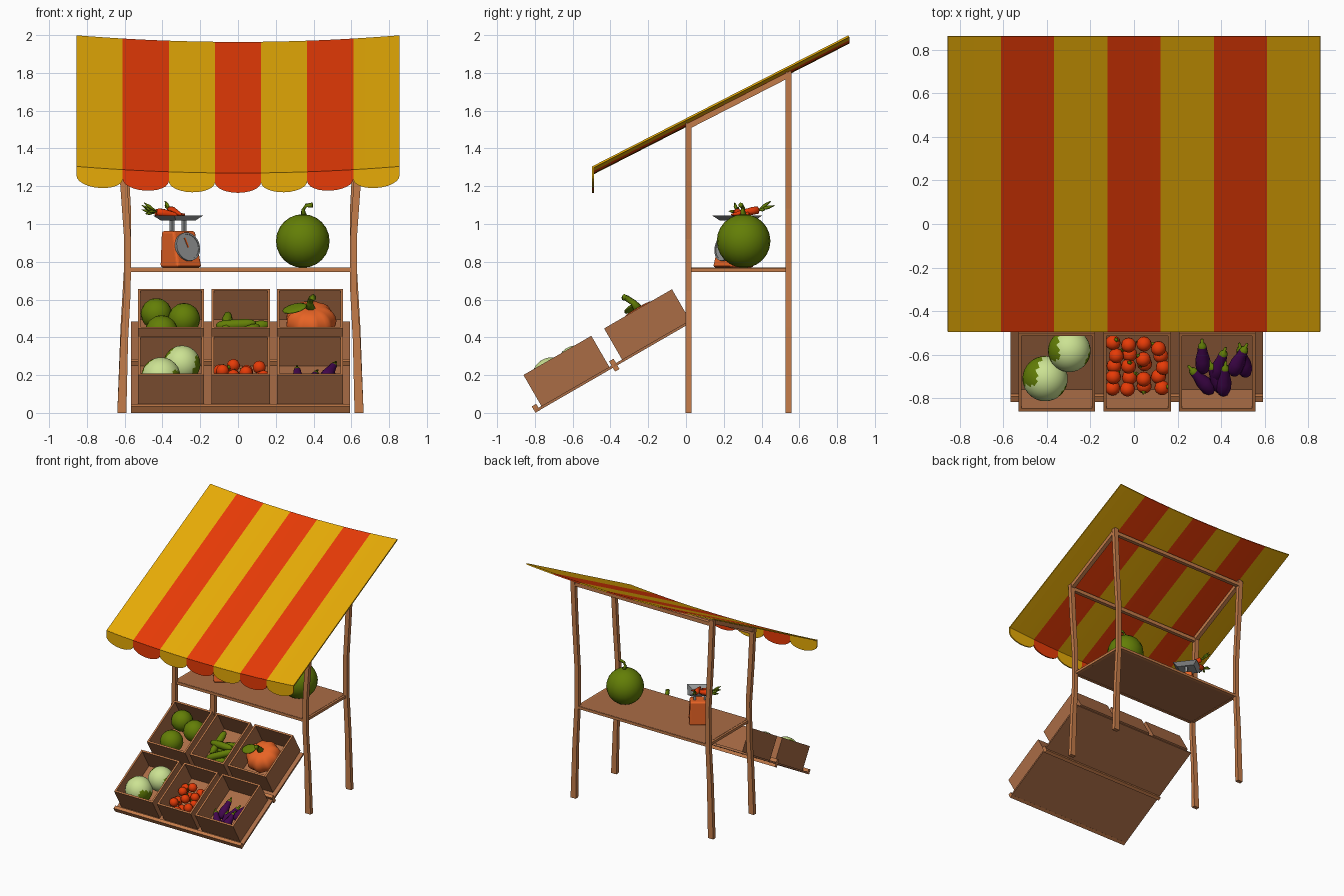
import bpy, bmesh, math, random
from mathutils import Vector, Matrix

if "Cube" in bpy.data.objects:
    bpy.data.objects.remove(bpy.data.objects["Cube"])
random.seed(4)
sin, cos, pi = math.sin, math.cos, math.pi


def mat(name, r, g, b):
    m = bpy.data.materials.new(name)
    m.diffuse_color = (r, g, b, 1)
    m.use_nodes = True
    m.node_tree.nodes["Principled BSDF"].inputs["Base Color"].default_value = m.diffuse_color
    return m


YELLOW = mat("awning yellow", .80, .41, .002)
RED = mat("orange red", .80, .043, .002)
WOOD = mat("light wood", .55, .20, .068)
CRATE = mat("crate wood", .40, .15, .06)
GREEN = mat("leaf green", .125, .21, .002)
PALE = mat("pale green", .60, .76, .29)
PURPLE = mat("aubergine purple", .055, .002, .075)
ORANGE = mat("pumpkin orange", .80, .125, .018)
METAL = mat("grey metal", .30, .31, .31)
I = Matrix.Identity(4)
T = Matrix.Rotation(math.radians(30), 4, 'X')      # sloping display frame


def make(name, bm, mats, M=I, smooth=False):
    bmesh.ops.recalc_face_normals(bm, faces=bm.faces)
    me = bpy.data.meshes.new(name)
    bm.to_mesh(me)
    bm.free()
    for m in mats:
        me.materials.append(m)
    me.transform(M)
    for p in me.polygons:
        p.use_smooth = smooth
    ob = bpy.data.objects.new(name, me)
    bpy.context.collection.objects.link(ob)
    return ob


def add_box(bm, lo, hi):
    lo, hi = Vector(lo), Vector(hi)
    s = hi - lo
    bmesh.ops.create_cube(bm, size=1, matrix=Matrix.Translation((lo + hi) / 2) @ Matrix.Diagonal((*s, 1)))


def box(name, lo, hi, m, M=I):
    bm = bmesh.new()
    add_box(bm, lo, hi)
    return make(name, bm, [m], M)


def loft(name, rings, mats, M=I, smooth=False, rule=None):
    """Skin between equal-length rings, capped at both ends; rule(band) picks a material."""
    bm = bmesh.new()
    vs = [[bm.verts.new(p) for p in r] for r in rings]
    n = len(vs[0])
    for k in range(len(vs) - 1):
        for i in range(n):
            j = (i + 1) % n
            f = bm.faces.new((vs[k][i], vs[k][j], vs[k + 1][j], vs[k + 1][i]))
            f.material_index = rule(k) if rule else 0
    bm.faces.new(vs[0]).material_index = rule(0) if rule else 0
    bm.faces.new(vs[-1]).material_index = rule(len(vs) - 2) if rule else 0
    return make(name, bm, mats, M, smooth)


def tube(name, pts, radii, mats, n=8, M=I, smooth=True, rule=None):
    pts = [Vector(p) for p in pts]
    rings = []
    for k, p in enumerate(pts):
        d = (pts[min(k + 1, len(pts) - 1)] - pts[max(k - 1, 0)]).normalized()
        a = d.cross(Vector((.13, .31, .94)) if abs(d.z) < .8 else Vector((1, .1, 0))).normalized()
        b = d.cross(a)
        rings.append([p + radii[k] * (a * cos(2 * pi * i / n) + b * sin(2 * pi * i / n)) for i in range(n)])
    return loft(name, rings, mats, M, smooth, rule)


def ball(name, c, r, m, M=I, seg=16, squash=(1, 1, 1)):
    bm = bmesh.new()
    bmesh.ops.create_uvsphere(bm, u_segments=seg, v_segments=seg * 5 // 8, radius=r,
                              matrix=Matrix.Translation(c) @ Matrix.Diagonal((*squash, 1)))
    return make(name, bm, [m], M, True)


def axis_pts(p, q, fr):
    p, q = Vector(p), Vector(q)
    return [p.lerp(q, f) for f in fr]


# Striped awning: sagging sheet with a scalloped front valance
W, SEG = .855, 12
N = 7 * SEG
xs = [-W + 2 * W / 7 * (i // SEG + (1 - cos(pi * (i % SEG) / SEG)) / 2) for i in range(N + 1)]
sag = lambda x: .035 * (x / W) ** 2
top = lambda x, y: 1.27 + (y + .497) * .694 / 1.357 + sag(x)


def striped(name, rows):
    bm = bmesh.new()
    vs = [[bm.verts.new(f(x, i)) for i, x in enumerate(xs)] for f in rows]
    for k in range(len(rows) - 1):
        for i in range(N):
            bm.faces.new((vs[k][i], vs[k][i + 1], vs[k + 1][i + 1], vs[k + 1][i])).material_index = (i // SEG) % 2
    ob = make(name, bm, [YELLOW, RED])
    s = ob.modifiers.new("thickness", 'SOLIDIFY')
    s.thickness, s.offset = .01, -1
    return ob


striped("awning", [lambda x, i: (x, -.497, top(x, -.497)), lambda x, i: (x, .86, top(x, .86))])
scallop = lambda i: .05 + .055 * sin(pi * (i % SEG) / SEG)
striped("awning_valance", [lambda x, i: (x, -.497, top(x, -.497) - .002),
                           lambda x, i: (x, -.497, top(x, -.497) - scallop(i))])

# Bowed posts, with rails under the awning
CX = .013
for sx, side in ((-1, "left"), (1, "right")):
    for y, h, end in ((.013, 1.535, "front"), (.542, 1.805, "back")):
        rings = []
        for t, half, w in ((0, .628, .024), (.25, .615, .02), (.42, .599, .018), (.6, .598, .018),
                           (.8, .619, .019), (1, .635, .02)):
            c = CX + sx * half
            rings.append([(c + a * w, y + b * .016, h * t) for a, b in ((-1, -1), (1, -1), (1, 1), (-1, 1))])
        loft(f"{end}_{side}_post", rings, [WOOD])
    x = CX + sx * .63
    loft(f"{side}_awning_rail", [[(x + a * .017, y, z + b * .017) for a, b in ((-1, -1), (1, -1), (1, 1), (-1, 1))]
                                 for y, z in ((.0, 1.512), (.555, 1.796))], [WOOD])
    box(f"{side}_shelf_rail", (CX + sx * .59 - .012, 0, .747), (CX + sx * .59 + .012, .55, .768), WOOD)
for y, z, end in ((.013, 1.503, "front"), (.542, 1.77, "back")):
    box(f"{end}_awning_rail", (CX - .63, y - .015, z - .015), (CX + .63, y + .015, z + .015), WOOD)
    box(f"{end}_shelf_rail", (CX - .59, y - .012, .747), (CX + .59, y + .012, .768), WOOD)
box("shelf", (CX - .585, .005, .75), (CX + .585, .55, .77), CRATE)

# Sloping display boards with lips
for u0, u1, w0, w1, row in ((-.69, -.215, .399, .438, "lower"), (-.216, .25, .377, .44, "upper")):
    box(f"{row}_display_board", (-.567, u0 + .01, .4), (.593, u1, .414), CRATE, T)
    box(f"{row}_display_lip", (-.567, u0, w0), (.593, u0 + .027, w1), WOOD, T)

# Six open crates
for u0, row in ((-.645, "lower"), (-.152, "upper")):
    for x0, x1, col in ((-.53, -.18, "left"), (-.14, .17, "middle"), (.207, .557, "right")):
        bm, u1, t, a, b = bmesh.new(), u0 + .415, .014, .414, .604
        add_box(bm, (x0 + t, u0 + t, a), (x1 - t, u1 - t, a + .014))
        for lo, hi in (((x0, u0), (x1, u0 + t)), ((x0, u1 - t), (x1, u1)),
                       ((x0, u0 + t), (x0 + t, u1 - t)), ((x1 - t, u0 + t), (x1, u1 - t))):
            add_box(bm, (*lo, a), (*hi, b))
        for f in bm.faces:                     # paler rim
            f.material_index = int(f.calc_center_median().z > b - .001)
        make(f"{row}_{col}_crate", bm, [CRATE, WOOD], T)

# Big round melon on the shelf
ball("large_melon", (.343, .305, .91), .142, GREEN, seg=20)
tube("large_melon_stem", [(.35, .305, 1.04), (.345, .3, 1.075), (.36, .295, 1.098), (.395, .29, 1.1)],
     [.018, .011, .01, .014], [GREEN], 6)

# Weighing scale turned towards the right
S = Matrix.Translation((-.305, .255, .77)) @ Matrix.Rotation(math.radians(37), 4, 'Z')
quad = lambda x, y0, y1, z: [(-x, y0, z), (x, y0, z), (x, y1, z), (-x, y1, z)]
body = loft("scale_body", [quad(.082, -.085, .075, 0), quad(.075, -.036, .072, .193)], [ORANGE], S)
bev = body.modifiers.new("rounding", 'BEVEL')
bev.width, bev.segments = .014, 3
D = S @ Matrix.Translation((0, -.059, .108)) @ Matrix.Rotation(pi / 2 - .23, 4, 'X')
circle = lambda r, z: [(r * cos(i * pi / 12), r * sin(i * pi / 12), z) for i in range(24)]
loft("scale_dial", [circle(.077, -.005), circle(.077, .012), circle(.068, .012), circle(.068, .008)], [METAL], D)
box("scale_needle", (-.004, -.005, .008), (.004, .05, .012), ORANGE, D @ Matrix.Rotation(.3, 4, 'Z'))
for x in (-.04, .04):
    box("scale_pillar", (x - .009, .01, .19), (x + .009, .03, .252), METAL, S)
loft("scale_pan", [quad(.065, -.045, .085, .248), quad(.095, -.075, .115, .275),
                   quad(.088, -.068, .108, .275), quad(.06, -.04, .08, .256)], [METAL], S)

# Carrots with leafy tops
for tip, head in (((-.27, .3, 1.035), (-.43, .27, 1.065)), ((-.3, .24, 1.05), (-.36, .385, 1.075)),
                  ((-.28, .33, 1.05), (-.44, .31, 1.06))):
    tube("carrot", axis_pts(tip, head, (0, .3, .75, .96, 1)), [.004, .013, .022, .021, .009], [RED], 8)
    d = (Vector(head) - Vector(tip)).normalized()
    for off in ((0, .02, .012), (.02, -.03, -.01), (0, 0, .035)):
        tube("carrot_leaf", axis_pts(head, Vector(head) + d * .07 + Vector(off), (0, .6, 1)),
             [.004, .01, .002], [GREEN], 5)

# Upper left crate: round melons
for x, u, w, r in ((-.432, .165, .51, .083), (-.285, .11, .51, .085), (-.405, -.035, .515, .088)):
    ball("small_melon", (x, u, w), r, GREEN, T)

# Upper middle crate: cucumbers
for x, u, w, ang in ((-.03, -.06, .455, .2), (.03, .0, .455, -.15), (0, .06, .455, .3), (.06, .11, .46, .1),
                     (.02, -.02, .5, .5), (-.01, .06, .505, -.1), (-.06, .08, .49, 1.5)):
    d = Vector((cos(ang), sin(ang), .12)) * .105
    c = Vector((x, u, w))
    tube("cucumber", axis_pts(c - d, c + d, (0, .06, .2, .5, .8, .94, 1)),
         [.008, .02, .027, .028, .027, .02, .008], [GREEN], 8, T)

# Upper right crate: ribbed pumpkin with stem and leaf
rings = []
for k in range(1, 12):
    a = pi * k / 12
    rings.append([((.13 * sin(a) * (1 + .05 * cos(9 * t))) * cos(t), (.13 * sin(a) * (1 + .05 * cos(9 * t))) * sin(t),
                   -.1 * cos(a) - .02 * abs(cos(a)) ** 6 * (1 if k > 6 else -1))
                  for t in (2 * pi * i / 36 for i in range(36))])
loft("pumpkin", rings, [ORANGE], T @ Matrix.Translation((.385, .055, .53)), True)
tube("pumpkin_stem", [(.385, .055, .60), (.38, .05, .645), (.39, .03, .685), (.4, .02, .695)],
     [.028, .017, .016, .018], [GREEN], 7, T)
ball("pumpkin_leaf", (0, 0, 0), .068, GREEN,
     T @ Matrix.Translation((.3, .03, .622)) @ Matrix.Rotation(-.25, 4, 'Y'), 12, (1, .7, .16))

# Lower left crate: cabbages, pale hearts wrapped in two dark outer leaves
for c, r, rz in (((-.297, -.375, .515), .098, -.3), ((-.408, -.52, .52), .104, -.55)):
    bm = bmesh.new()
    bmesh.ops.create_uvsphere(bm, u_segments=28, v_segments=18, radius=r)
    for f in bm.faces:
        p = f.calc_center_median() / r
        f.material_index = int(p.z < -.05 + .8 * cos(2 * math.atan2(p.y, p.x)))
    make("cabbage", bm, [PALE, GREEN], T @ Matrix.Translation(c) @ Matrix.Rotation(rz, 4, 'Z')
         @ Matrix.Rotation(.2, 4, 'Y'), True)

# Lower middle crate: tomatoes, a few with little stalks showing
for i in range(4):
    for j in range(5):
        c = Vector((-.092 + .072 * i + random.uniform(-.012, .012), -.592 + .057 * j + random.uniform(-.012, .012),
                    .465 + .03 * ((i + j) % 2)))
        ball("tomato", c, .035, RED, T, 12)
        d = Vector((random.uniform(-1, 1), random.uniform(-1, 1), random.uniform(-.6, .6))).normalized()
        tube("tomato_stalk", [c + d * .033, c + d * .037, c + d * .045], [.012, .005, .003], [GREEN], 5, T)

# Lower right crate: aubergines with green caps
for x, u, w, ang in ((.315, -.43, .47, 1.6), (.305, -.55, .475, 2.2), (.395, -.47, .47, 1.3),
                     (.415, -.54, .485, 1.5), (.5, -.45, .47, 1.75), (.375, -.54, .465, 1.9), (.485, -.43, .5, 1.2)):
    d = Vector((cos(ang), sin(ang), .1)) * .095
    c = Vector((x, u, w))
    tube("aubergine", axis_pts(c - d, c + d, (0, .06, .2, .4, .62, .78, .86, .88, 1)),
         [.008, .023, .035, .034, .024, .02, .016, .008, .006], [PURPLE, GREEN], 9, T, True, lambda k: int(k >= 5))
